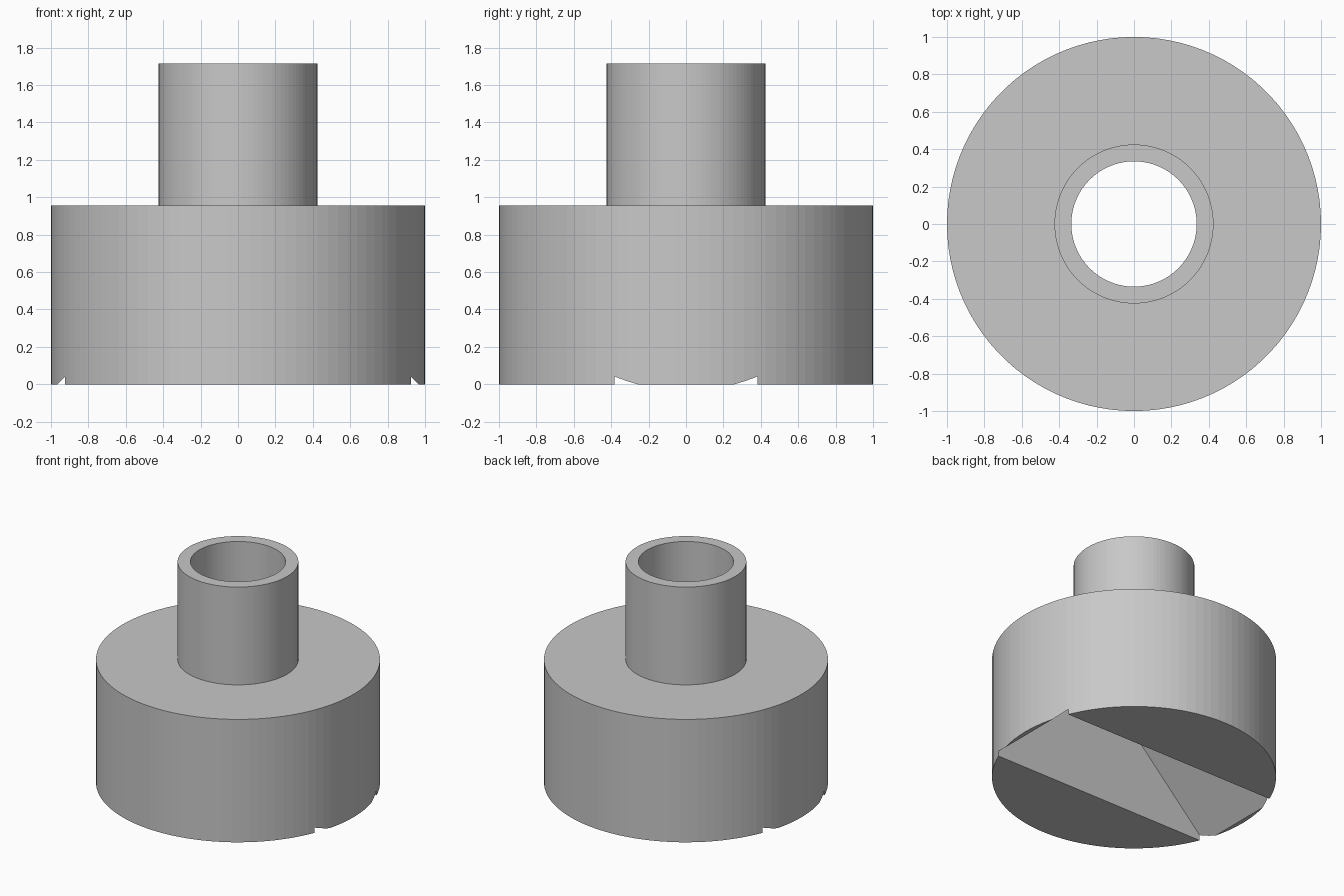
import bpy
import bmesh
from math import tau, cos, sin

if "Cube" in bpy.data.objects:
    bpy.data.objects.remove(bpy.data.objects["Cube"], do_unlink=True)

SIDES = 100
BASE_R, BASE_H = 1.0, 0.955
TUBE_R, BORE_R, TOP = 0.425, 0.335, 1.715
SLOT_HALF_WIDTH, SLOT_APEX = 0.382, 0.966

grey = bpy.data.materials.new("light grey")
grey.use_nodes = True
colour = (0.58, 0.58, 0.58, 1)
grey.diffuse_color = colour
grey.node_tree.nodes["Principled BSDF"].inputs["Base Color"].default_value = colour


def add_object(name, bm):
    bmesh.ops.recalc_face_normals(bm, faces=bm.faces)
    mesh = bpy.data.meshes.new(name)
    bm.to_mesh(mesh)
    bm.free()
    mesh.materials.append(grey)
    obj = bpy.data.objects.new(name, mesh)
    bpy.context.collection.objects.link(obj)
    return obj


def lathe(name, profile):
    """Turn (radius, height) points round z, capping both ends."""
    bm = bmesh.new()
    rings = [[bm.verts.new((r * cos(tau * i / SIDES), r * sin(tau * i / SIDES), z))
              for i in range(SIDES)] for r, z in profile]
    for low, high in zip(rings, rings[1:]):
        for i in range(SIDES):
            j = (i + 1) % SIDES
            bm.faces.new((low[i], low[j], high[j], high[i]))
    bm.faces.new(rings[0])
    bm.faces.new(rings[-1])
    return add_object(name, bm)


def wedge(name, half_width, apex, below):
    """Ridge-shaped prism along y with 45 degree ends."""
    bm = bmesh.new()
    reach = apex + below
    outline = [(-reach, -below), (reach, -below), (0, apex)]
    face = bm.faces.new([bm.verts.new((x, -half_width, z)) for x, z in outline])
    extruded = bmesh.ops.extrude_face_region(bm, geom=[face])["geom"]
    moved = [v for v in extruded if isinstance(v, bmesh.types.BMVert)]
    bmesh.ops.translate(bm, verts=moved, vec=(0, 2 * half_width, 0))
    return add_object(name, bm)


def cut(target, cutter):
    cutter.hide_render = True
    mod = target.modifiers.new("cut", 'BOOLEAN')
    mod.operation = 'DIFFERENCE'
    mod.solver = 'EXACT'
    mod.object = cutter
    bpy.context.view_layer.objects.active = target
    bpy.ops.object.modifier_apply(modifier=mod.name)
    bpy.data.objects.remove(cutter, do_unlink=True)


# Wide round base with a narrow tube on top
nozzle = lathe("nozzle_body", [(BASE_R, 0), (BASE_R, BASE_H),
                               (TUBE_R, BASE_H), (TUBE_R, TOP)])

# Funnel slot across the underside, tapering up into the tube
cut(nozzle, wedge("slot_cutter", SLOT_HALF_WIDTH, SLOT_APEX, 0.1))

# Round bore through the tube
cut(nozzle, lathe("bore_cutter", [(BORE_R, -0.2), (BORE_R, TOP + 0.2)]))
